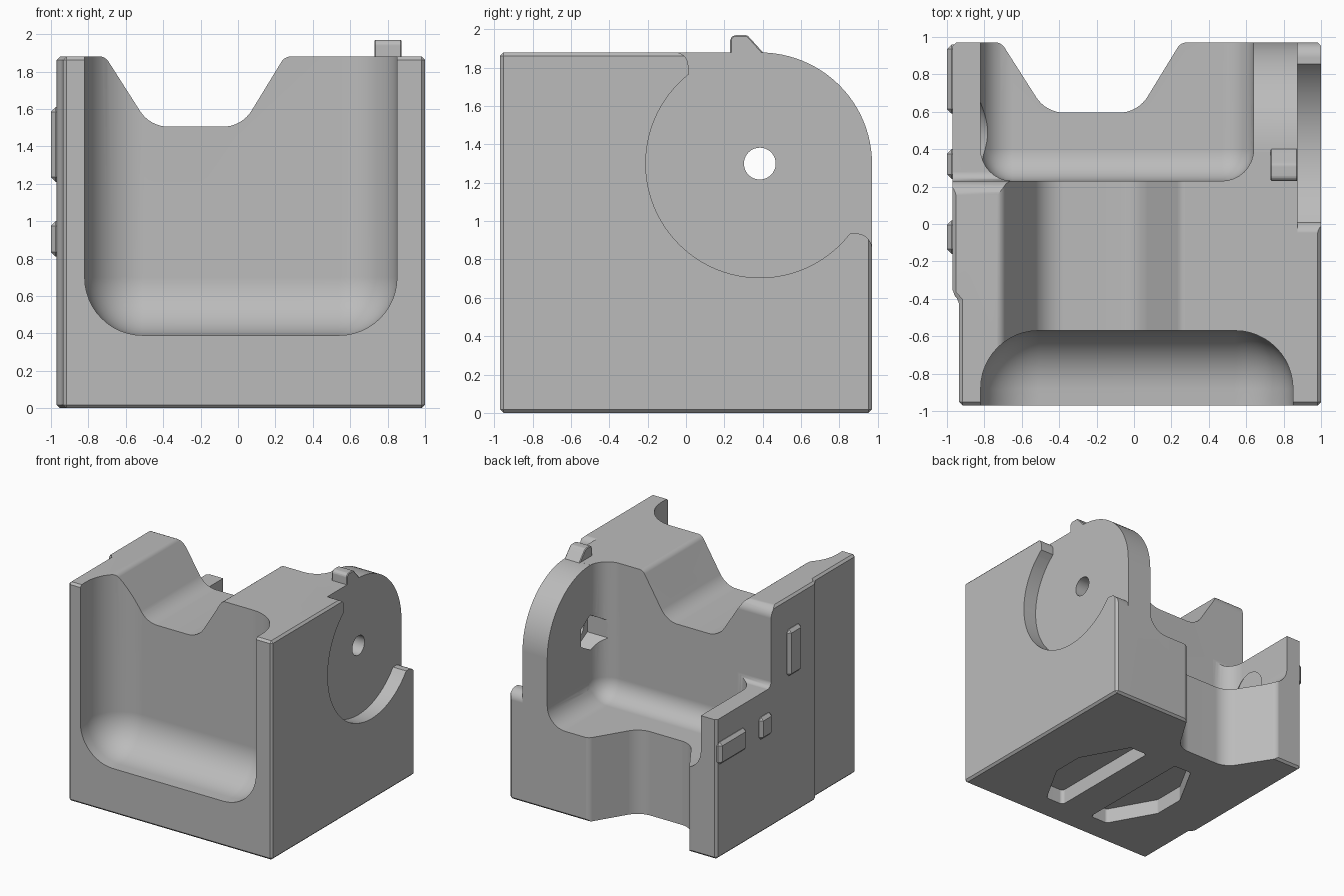
import bpy, bmesh, math
from mathutils import Vector

if "Cube" in bpy.data.objects:
    bpy.data.objects.remove(bpy.data.objects["Cube"], do_unlink=True)

grey = bpy.data.materials.new("plain grey")
grey.use_nodes = True
GREY = (0.5, 0.5, 0.5, 1)
grey.diffuse_color = GREY
grey.node_tree.nodes["Principled BSDF"].inputs["Base Color"].default_value = GREY


def fillet(corners, steps=8):
    """Round the corners of a 2D outline; each corner is (a, b) or (a, b, radius)."""
    out, n = [], len(corners)
    for i, c in enumerate(corners):
        p = Vector(c[:2])
        r = c[2] if len(c) > 2 else 0
        if not r:
            out.append(p)
            continue
        u = (Vector(corners[i - 1][:2]) - p).normalized()
        v = (Vector(corners[(i + 1) % n][:2]) - p).normalized()
        half = u.angle(v) / 2
        t = r / math.tan(half)
        mid = p + (u + v).normalized() * r / math.sin(half)
        a, b = p + u * t - mid, p + v * t - mid
        out += [mid + a.lerp(b, k / steps).normalized() * r for k in range(steps + 1)]
    return out


def finish(bm, name):
    bmesh.ops.recalc_face_normals(bm, faces=bm.faces)
    mesh = bpy.data.meshes.new(name)
    bm.to_mesh(mesh)
    bm.free()
    mesh.materials.append(grey)
    ob = bpy.data.objects.new(name, mesh)
    bpy.context.collection.objects.link(ob)
    return ob


def prism(name, axis, outline, lo, hi, bevel=0):
    """Extrude a 2D outline along an axis."""
    place = {"x": lambda a, b, h: (h, a, b),
             "y": lambda a, b, h: (a, h, b),
             "z": lambda a, b, h: (a, b, h)}[axis]
    bm = bmesh.new()
    face = bm.faces.new([bm.verts.new(place(p[0], p[1], lo)) for p in outline])
    ext = bmesh.ops.extrude_face_region(bm, geom=[face])
    move = Vector(place(0, 0, hi - lo))
    bmesh.ops.translate(bm, vec=move, verts=[g for g in ext["geom"] if isinstance(g, bmesh.types.BMVert)])
    if bevel:
        bmesh.ops.bevel(bm, geom=bm.edges[:], offset=bevel, segments=1, affect="EDGES")
    return finish(bm, name)


def box(name, lo, hi, radius=0, segments=1):
    bm = bmesh.new()
    bmesh.ops.create_cube(bm, size=1)
    for v in bm.verts:
        v.co = [l + (c + 0.5) * (h - l) for c, l, h in zip(v.co, lo, hi)]
    if radius:
        bmesh.ops.bevel(bm, geom=bm.edges[:], offset=radius, segments=segments,
                        profile=0.5, affect="EDGES")
    return finish(bm, name)


def drill(y, z, r1, x1, x2, r2=None, sides=40):
    """Round, conical or hexagonal cutter along x."""
    bm = bmesh.new()
    bmesh.ops.create_cone(bm, cap_ends=True, segments=sides, radius1=r1,
                          radius2=r1 if r2 is None else r2, depth=x2 - x1)
    for v in bm.verts:
        v.co = (v.co.z + (x1 + x2) / 2, v.co.x + y, v.co.y + z)
    return finish(bm, "drill")


def cut(target, cutter):
    mod = target.modifiers.new("cut", "BOOLEAN")
    mod.operation, mod.solver, mod.object = "DIFFERENCE", "EXACT", cutter
    bpy.context.view_layer.objects.active = target
    bpy.ops.object.modifier_apply(modifier=mod.name)
    bpy.data.objects.remove(cutter, do_unlink=True)


# Main block, with a thin step on its right-hand side
TOP, BACK = 1.88, 0.97
body = prism("body", "z", [(-.935, -BACK), (1, -BACK), (1, BACK), (-.97, BACK),
                           (-.97, -.37), (-.935, -.41)], 0, TOP, bevel=0.018)

# Front and rear pockets
cut(body, box("front_pocket", (-.82, -1.8, .39), (.85, -.57, 2.8), .31, 12))
cut(body, box("rear_pocket", (-.82, .23, .72), (.64, 1.8, 2.8), .17, 8))

# Matching sloped notches in the top of the middle wall and in the back
notch = [(-.9, -.3), (-.9, -.001), (-.71, -.001, .06), (-.47, .375, .18),
         (.02, .375, .18), (.25, -.001, .06), (.45, -.001), (.45, -.3)]
cut(body, prism("top_notch", "y", [(a, TOP - d) for a, d in fillet(notch)], -.8, .6))
cut(body, prism("rear_notch", "z", [(a, BACK - d) for a, d in fillet(notch)], -.2, 1.5))

# Lowered rear ear
ear = [(-.1, 2.3), (-.1, TOP + .001), (.23, TOP + .001, .09), (.23, 1.2, .05), (1.3, 1.2), (1.3, 2.3)]
cut(body, prism("ear_cut", "x", fillet(ear), -1.2, -.6))

# Round outline of the rear lobe, then the round recess in the side plate
CY, CZ = .385, 1.3
arc = [(CY + .585 * math.sin(k * math.pi / 48), CZ + .5795 * math.cos(k * math.pi / 48)) for k in range(25)]
cut(body, prism("lobe_cut", "x", arc + [(1.3, CZ), (1.3, 2.3), (CY, 2.3)], .3, 1.2))
cut(body, drill(CY, CZ, .595, .875, 1.2, sides=96))
cut(body, prism("recess_top", "x", fillet([(.012, 1.3), (1.3, 1.3), (1.3, 2.3), (-.06, 2.3),
                                           (-.06, TOP + .001), (.012, TOP + .001, .07)]), .875, 1.2))
cut(body, prism("recess_back", "x", fillet([(.78, 1.4), (.78, .935), (.97, .935, .08), (.97, .7),
                                            (1.3, .7), (1.3, 1.4)]), .875, 1.2))

# Through holes, nut pockets and blind pin holes
cut(body, drill(-.08, 1.705, .055, -1.2, 1.2))
cut(body, drill(-.08, 1.705, .1, -.76, -.4))
cut(body, drill(.49, .9, .083, -1.2, 1.2))
cut(body, drill(CY, CZ, .083, .4, 1.2))
cut(body, drill(CY, CZ, .15, .5, .76, sides=6))
cut(body, drill(CY, CZ, .06, .42, .65, r2=.18))
cut(body, drill(.49, .9, .17, -.83, -.7, r2=.02))
for y, z in ((-.73, 1.64), (-.73, .24), (.73, .24)):
    cut(body, drill(y, z, .042, .9, 1.2))

# Pair of mirrored recesses underneath
slot = [(.15, .34, .03), (.32, .34, .03), (.54, -.06, .03), (.54, -.34, .03), (.32, -.73, .03), (.15, -.73, .03)]
for side in (1, -1):
    cut(body, prism("base_slot", "z", [(side * a, b) for a, b in fillet(slot, 4)], -.2, .13))

# Raised parts: locating tabs on the side and a nub on the lobe
parts = [body]
for name, y1, y2, z1, z2 in (("upper_tab", -.16, .02, 1.21, 1.61),
                             ("lower_tab_front", .24, .4, .81, 1),
                             ("lower_tab_back", .59, .96, .81, 1)):
    parts.append(box(name, (-1, y1, z1), (-.93, y2, z2), .025))
parts.append(prism("top_nub", "x", fillet([(.23, 1.8), (.23, 1.97, .03), (.32, 1.97, .03),
                                           (.41, 1.87), (.41, 1.8)], 4), .73, .875, bevel=.006))

# Smooth the curved faces and keep the edges sharp
for ob in parts:
    bpy.ops.object.select_all(action="DESELECT")
    ob.select_set(True)
    bpy.context.view_layer.objects.active = ob
    bpy.ops.object.shade_smooth_by_angle(angle=math.radians(30))
    mod = ob.modifiers.new("even_shading", "WEIGHTED_NORMAL")
    mod.keep_sharp = True
